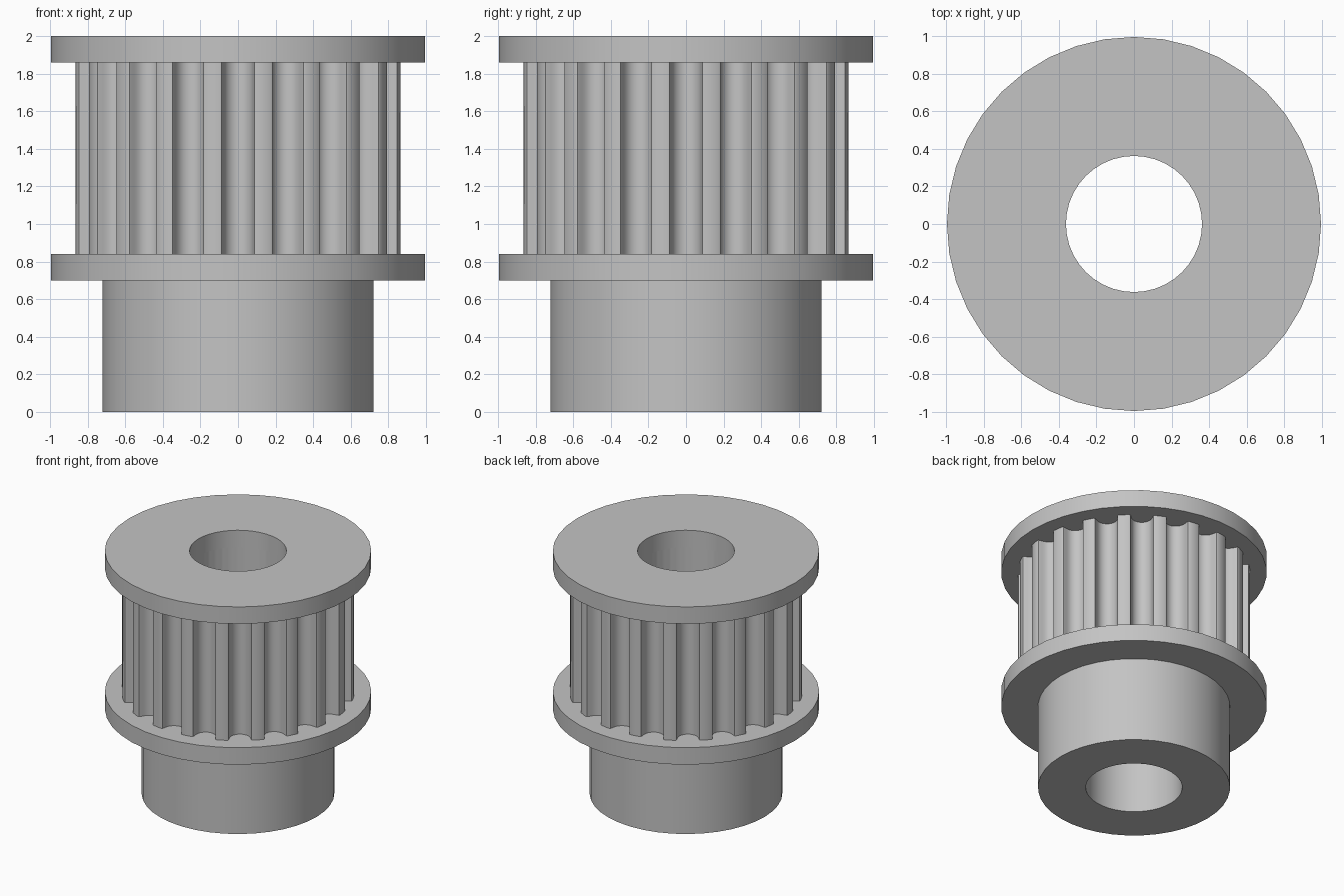
import bpy
import bmesh
from math import atan2, cos, hypot, pi, radians, sin

if "Cube" in bpy.data.objects:
    bpy.data.objects.remove(bpy.data.objects["Cube"], do_unlink=True)

SIDES, TEETH = 40, 20
BORE, HUB, FLANGE, TOOTH_TIP = 0.362, 0.72, 0.995, 0.87
HUB_TOP, TRACK_BOTTOM, TRACK_TOP, TOP = 0.70, 0.84, 1.86, 2.0

# Plain grey metal
metal = bpy.data.materials.new("grey metal")
metal.use_nodes = True
grey = (0.55, 0.55, 0.55, 1)
metal.diffuse_color = grey
metal.node_tree.nodes["Principled BSDF"].inputs["Base Color"].default_value = grey


def circle(radius):
    return [(radius * cos(2 * pi * i / SIDES), radius * sin(2 * pi * i / SIDES))
            for i in range(SIDES)]


def bore_point(x, y):
    """Point on the faceted bore in the same direction as (x, y)."""
    a, step = atan2(y, x), 2 * pi / SIDES
    r = BORE * cos(step / 2) / cos(a % step - step / 2)
    return r * cos(a), r * sin(a)


def bored_prism(name, outline, z0, z1):
    """Extruded outline with the shaft bore through it."""
    bm = bmesh.new()
    bore = [bore_point(x, y) for x, y in outline]
    loops = [[bm.verts.new((x, y, z)) for x, y in pts]
             for pts, z in ((outline, z0), (outline, z1), (bore, z1), (bore, z0))]
    n = len(outline)
    for k in range(4):
        a, b = loops[k], loops[(k + 1) % 4]
        for i in range(n):
            j = (i + 1) % n
            bm.faces.new((a[i], a[j], b[j], b[i]))
    bmesh.ops.recalc_face_normals(bm, faces=bm.faces)
    mesh = bpy.data.meshes.new(name)
    bm.to_mesh(mesh)
    bm.free()
    mesh.materials.append(metal)
    obj = bpy.data.objects.new(name, mesh)
    bpy.context.collection.objects.link(obj)
    bpy.ops.object.select_all(action="DESELECT")
    obj.select_set(True)
    bpy.context.view_layer.objects.active = obj
    bpy.ops.object.shade_smooth_by_angle(angle=radians(30))


# Half of one belt groove: sideways offset and distance from the axis
half_groove = [(0.097, 0.8645), (0.087, 0.861), (0.083, 0.847), (0.080, 0.831),
               (0.076, 0.816), (0.071, 0.801), (0.063, 0.788), (0.051, 0.774),
               (0.035, 0.764), (0.018, 0.757)]
groove = [(-s, r) for s, r in half_groove] + [(0, 0.755)] + half_groove[::-1]

# Toothed outline: repeat the groove, with a flat-topped tooth after each
track = []
for t in range(TEETH):
    turn = 2 * pi * t / TEETH
    for s, r in groove:
        a = turn + atan2(s, r)
        track.append((hypot(s, r) * cos(a), hypot(s, r) * sin(a)))
    tip = turn + pi / TEETH
    track.append((TOOTH_TIP * cos(tip), TOOTH_TIP * sin(tip)))

bored_prism("hub", circle(HUB), 0, HUB_TOP)
bored_prism("lower_flange", circle(FLANGE), HUB_TOP, TRACK_BOTTOM)
bored_prism("toothed_track", track, TRACK_BOTTOM, TRACK_TOP)
bored_prism("upper_flange", circle(FLANGE), TRACK_TOP, TOP)
